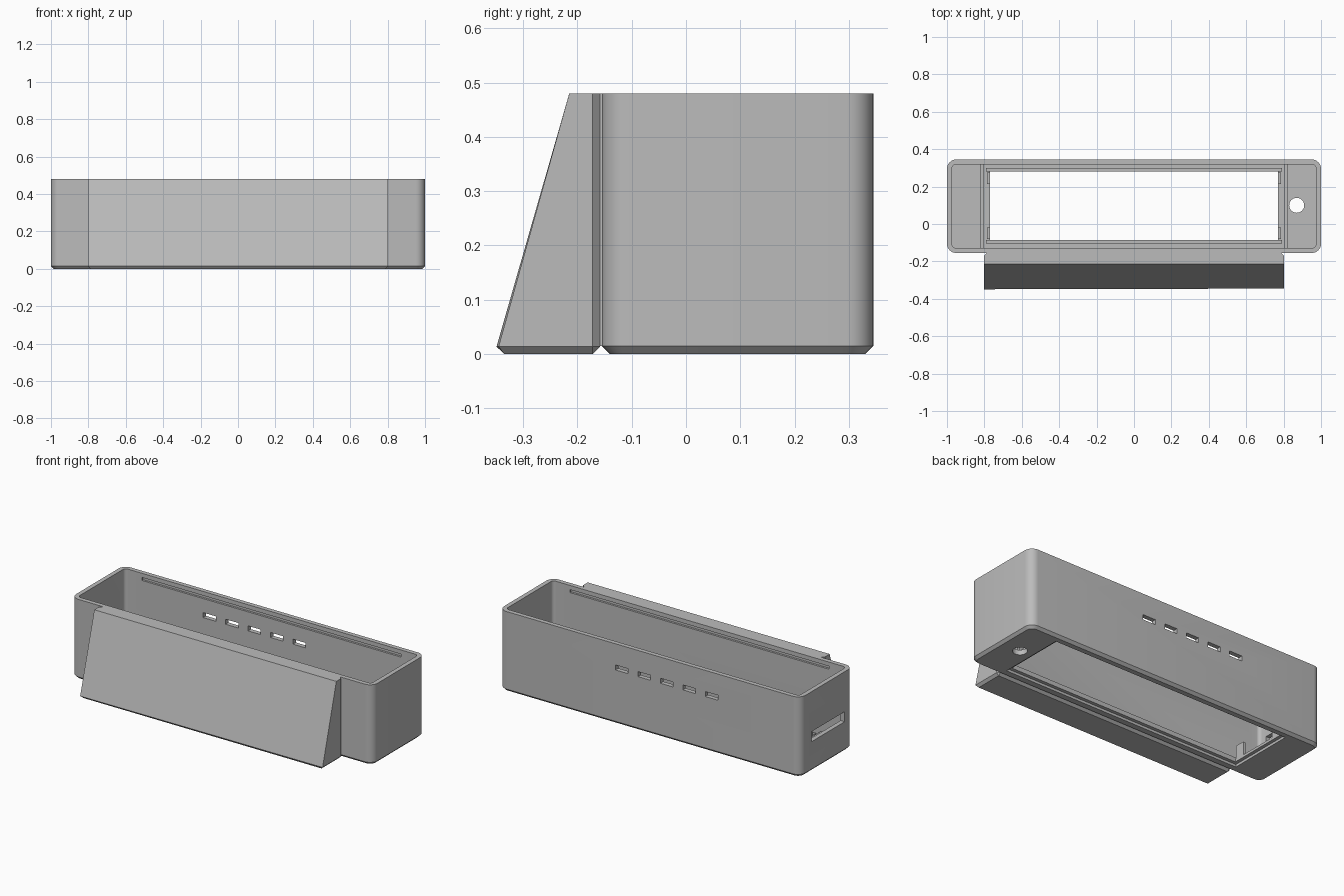
import bpy, bmesh
from mathutils import Matrix, Vector

if "Cube" in bpy.data.objects:
    bpy.data.objects.remove(bpy.data.objects["Cube"], do_unlink=True)

grey = bpy.data.materials.new("plain_grey")
grey.use_nodes = True
COLOUR = (0.5, 0.5, 0.5, 1)
grey.diffuse_color = COLOUR
grey.node_tree.nodes["Principled BSDF"].inputs["Base Color"].default_value = COLOUR


def finish(name, bm):
    bmesh.ops.recalc_face_normals(bm, faces=bm.faces)
    mesh = bpy.data.meshes.new(name)
    bm.to_mesh(mesh)
    bm.free()
    mesh.materials.append(grey)
    ob = bpy.data.objects.new(name, mesh)
    bpy.context.collection.objects.link(ob)
    return ob


def block_bm(lo, hi):
    lo, hi = Vector(lo), Vector(hi)
    bm = bmesh.new()
    bmesh.ops.create_cube(bm, size=1)
    for v in bm.verts:
        v.co = (lo + hi) / 2 + v.co * (hi - lo)
    return bm


def box(name, lo, hi):
    return finish(name, block_bm(lo, hi))


def upright(edge):
    a, b = (v.co for v in edge.verts)
    return abs(a.x - b.x) < 1e-4 and abs(a.y - b.y) < 1e-4


def bevel(bm, edges, size, segments=1):
    bmesh.ops.bevel(bm, geom=edges, offset=size, segments=segments,
                    profile=0.5, affect='EDGES')


def rounded(name, lo, hi, radius, chamfer=0):
    bm = block_bm(lo, hi)
    bevel(bm, [e for e in bm.edges if upright(e)], radius, 8)
    if chamfer:
        bevel(bm, [e for e in bm.edges
                   if all(abs(v.co.z - lo[2]) < 1e-4 for v in e.verts)], chamfer)
    return finish(name, bm)


def cylinder(name, x, y, z0, z1, radius):
    bm = bmesh.new()
    bmesh.ops.create_cone(bm, cap_ends=True, segments=32, radius1=radius, radius2=radius,
                          depth=z1 - z0, matrix=Matrix.Translation((x, y, (z0 + z1) / 2)))
    return finish(name, bm)


def cut(target, cutter):
    mod = target.modifiers.new("cut", 'BOOLEAN')
    mod.operation, mod.solver, mod.object = 'DIFFERENCE', 'EXACT', cutter
    bpy.context.view_layer.update()
    deps = bpy.context.evaluated_depsgraph_get()
    mesh = bpy.data.meshes.new_from_object(target.evaluated_get(deps))
    target.modifiers.clear()
    target.data = mesh
    bpy.data.objects.remove(cutter, do_unlink=True)


# Main open tray with rounded corners and chamfered foot
FRONT, BACK, TOP = -0.155, 0.345, 0.48
WALL, FLOOR = 0.027, 0.03
tray = rounded("tray", (-1, FRONT, 0), (1, BACK, TOP), 0.05, 0.015)
cut(tray, rounded("cavity", (-1 + WALL, FRONT + WALL, FLOOR),
                  (1 - WALL, BACK - WALL, 0.6), 0.02))

# Stepped opening and round cable hole in the floor
cut(tray, box("opening", (-0.77, -0.085, -0.1), (0.77, 0.28, 0.1)))
cut(tray, box("opening_step", (-0.79, -0.105, -0.1), (0.79, 0.3, 0.015)))
cut(tray, cylinder("cable_hole", 0.87, 0.1, -0.1, 0.1, 0.04))

# Lid grooves along the inside of the long walls
for y in (FRONT + WALL, BACK - WALL):
    cut(tray, box("groove", (-0.86, y - 0.012, 0.437), (0.86, y + 0.012, 0.455)))

# Five vent slots in the back wall
for i in range(5):
    x = 0.184 - i * 0.149
    cut(tray, box("vent", (x - 0.042, 0.28, 0.323), (x + 0.042, 0.4, 0.353)))

# Port slot in one end wall
cut(tray, box("port", (-1.1, -0.075, 0.18), (-0.95, 0.24, 0.24)))

# Low ribs and small clips at each end of the opening
for side, label in ((-1, "right"), (1, "left")):
    a, b = sorted((side * 0.805, side * 0.82))
    box(f"{label}_rib", (a, FRONT + WALL, FLOOR), (b, BACK - WALL, 0.05))
    a, b = sorted((side * 0.77, side * 0.785))
    for y in (-0.05, 0.245):
        box(f"{label}_clip", (a, y - 0.03, 0.015), (b, y + 0.03, 0.11))

# Raised lip around the opening
for y, label in ((-0.105, "front"), (0.28, "back")):
    box(f"{label}_lip", (-0.79, y, FLOOR), (0.79, y + 0.02, 0.042))

# Sloping front panel, chamfered at the bottom and rear corners
bm = block_bm((-0.803, -0.349, 0), (0.803, -0.158, TOP))
for v in bm.verts:
    if v.co.z > 0.4 and v.co.y < -0.3:
        v.co.y = -0.215
bevel(bm, [e for e in bm.edges
           if all(v.co.z < 1e-4 for v in e.verts) or upright(e)], 0.014)
finish("sloping_front", bm)
box("front_neck", (-0.788, -0.17, 0.015), (0.788, FRONT, TOP))

# Smooth rounded corners, keep edges crisp
bpy.ops.object.select_all(action='DESELECT')
tray.select_set(True)
bpy.context.view_layer.objects.active = tray
bpy.ops.object.shade_smooth_by_angle(angle=0.5)
